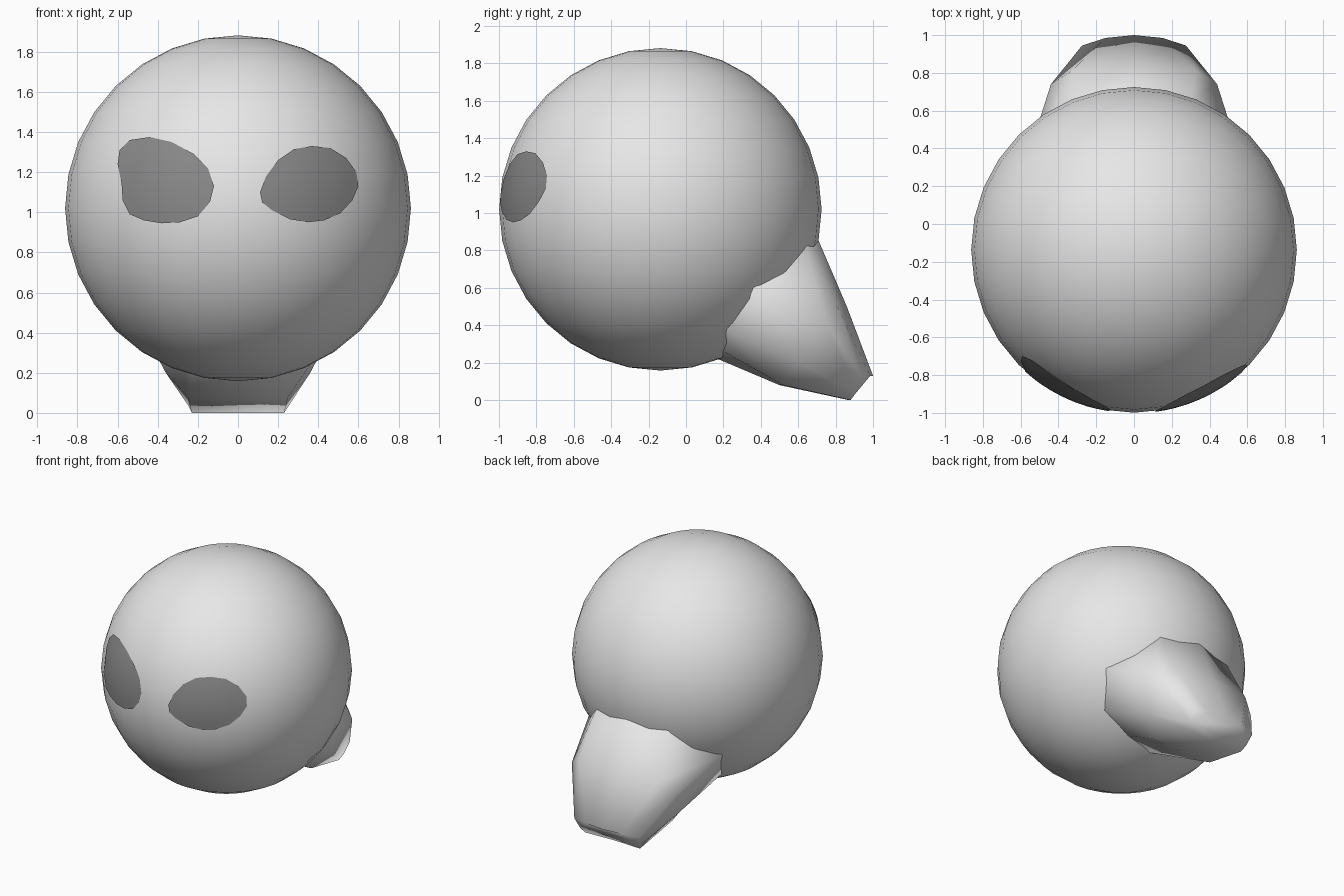
import bpy, bmesh, math
from mathutils import Vector

if "Cube" in bpy.data.objects:
    bpy.data.objects.remove(bpy.data.objects["Cube"])

CENTRE = Vector((0, -0.137, 1.02))
RADIUS = 0.862


def material(name, value):
    m = bpy.data.materials.new(name)
    m.diffuse_color = (value, value, value, 1)
    m.use_nodes = True
    m.node_tree.nodes["Principled BSDF"].inputs["Base Color"].default_value = m.diffuse_color
    return m


pale = material("pale grey", 0.8)
dark = material("dark grey", 0.25)


def add_object(name, bm, mat):
    me = bpy.data.meshes.new(name)
    for f in bm.faces:
        f.smooth = True
    bm.to_mesh(me)
    bm.free()
    me.materials.append(mat)
    ob = bpy.data.objects.new(name, me)
    bpy.context.collection.objects.link(ob)
    return ob


# Round head
bm = bmesh.new()
bmesh.ops.create_uvsphere(bm, u_segments=32, v_segments=16, radius=RADIUS)
bmesh.ops.translate(bm, verts=bm.verts, vec=CENTRE)
add_object("head", bm, pale)

# Neck: half sections from top centre to bottom centre, mirrored and lofted
base = [(0, .71, .85), (.3, .64, .83), (.56, .365, .60),
        (.45, .22, .37), (.22, .2, .26), (0, .17, .22)]
middle = [(0, .86, .50), (.33, .81, .50), (.44, .74, .42),
          (.36, .60, .20), (.25, .52, .08), (0, .50, .08)]
end = [(0, 1.0, .13), (.15, .985, .13), (.275, .945, .12),
       (.25, .91, .04), (.23, .88, 0), (0, .87, 0)]
root = [tuple(CENTRE + (Vector(p) - CENTRE) * 0.8) for p in base]

bm = bmesh.new()
rings = []
for half in (root, base, middle, end):
    full = half + [(-x, y, z) for x, y, z in half[-2:0:-1]]
    rings.append([bm.verts.new(p) for p in full])
for a, b in zip(rings, rings[1:]):
    n = len(a)
    for i in range(n):
        j = (i + 1) % n
        bm.faces.new((a[i], a[j], b[j], b[i]))
bm.faces.new(rings[0])
bm.faces.new(rings[-1])
bmesh.ops.recalc_face_normals(bm, faces=bm.faces)
add_object("neck", bm, pale)


# Eyes: thin patches following the head surface
def on_head(x, z):
    r = RADIUS + 0.003
    return (x, CENTRE.y - math.sqrt(r * r - x * x - (z - CENTRE.z) ** 2), z)


def eye(name, outline):
    bm = bmesh.new()
    n = len(outline)
    cx = sum(p[0] for p in outline) / n
    cz = sum(p[1] for p in outline) / n
    mid = bm.verts.new(on_head(cx, cz))
    prev = None
    for t in (0.25, 0.5, 0.75, 1.0):
        ring = [bm.verts.new(on_head(cx + (x - cx) * t, cz + (z - cz) * t))
                for x, z in outline]
        for i in range(n):
            j = (i + 1) % n
            if prev:
                bm.faces.new((prev[i], prev[j], ring[j], ring[i]))
            else:
                bm.faces.new((mid, ring[j], ring[i]))
        prev = ring
    bmesh.ops.recalc_face_normals(bm, faces=bm.faces)
    if sum(f.normal.y for f in bm.faces) > 0:
        bmesh.ops.reverse_faces(bm, faces=bm.faces)
    add_object(name, bm, dark)


eye("left_eye", [
    (-.60, 1.24), (-.59, 1.31), (-.54, 1.36), (-.44, 1.375), (-.33, 1.35),
    (-.22, 1.29), (-.15, 1.22), (-.12, 1.13), (-.14, 1.05), (-.20, .98),
    (-.29, .95), (-.38, .945), (-.47, .96), (-.54, .99), (-.575, 1.06),
    (-.58, 1.14)])
eye("right_eye", [
    (.11, 1.10), (.14, 1.18), (.20, 1.26), (.28, 1.315), (.37, 1.33),
    (.46, 1.32), (.54, 1.27), (.59, 1.20), (.60, 1.13), (.57, 1.06),
    (.51, .995), (.43, .96), (.35, .95), (.26, .965), (.17, 1.01),
    (.12, 1.05)])
